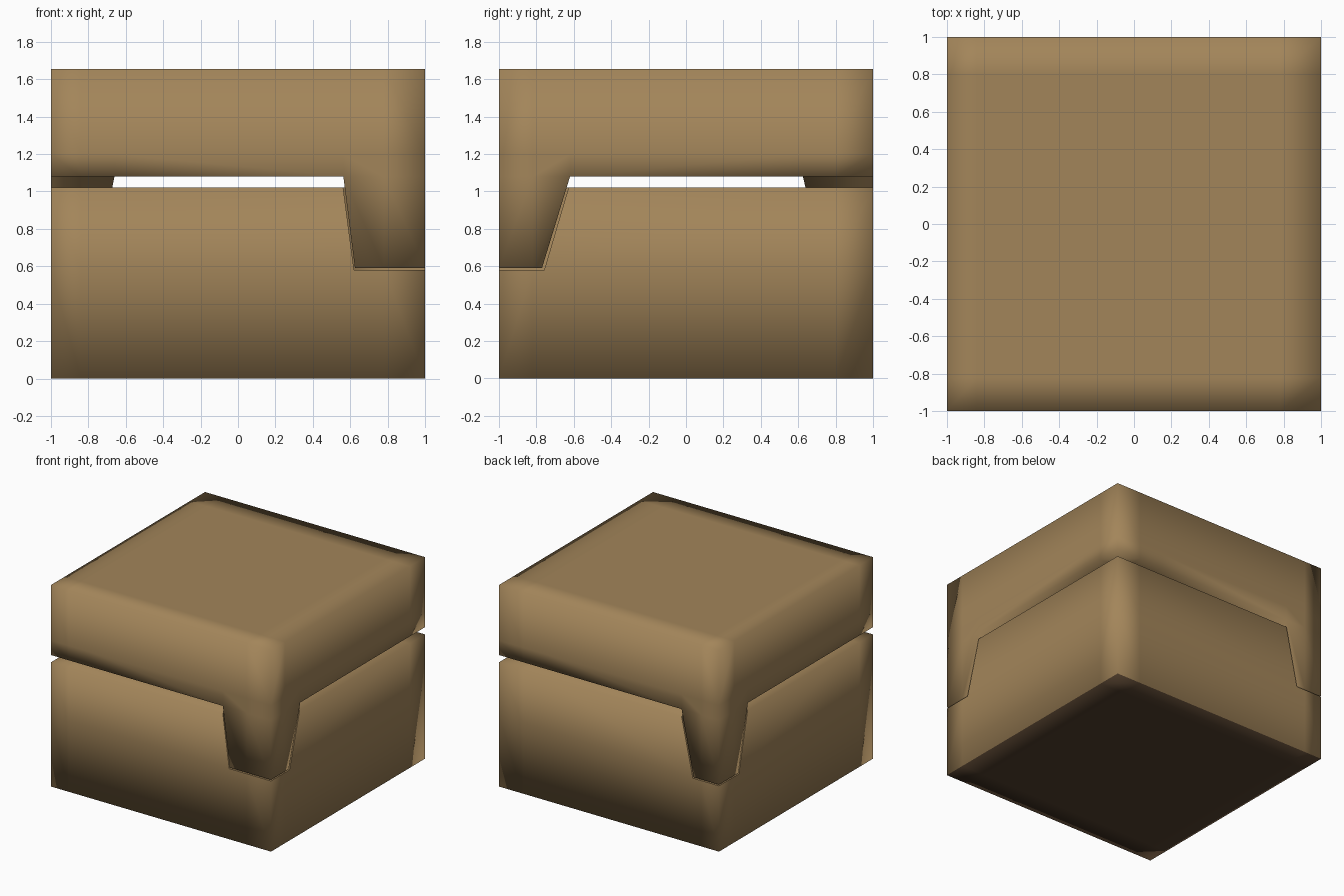
import bpy, bmesh

if "Cube" in bpy.data.objects:
    bpy.data.objects.remove(bpy.data.objects["Cube"])


def material(name, rgb):
    m = bpy.data.materials.new(name)
    m.diffuse_color = (*rgb, 1.0)
    m.use_nodes = True
    m.node_tree.nodes["Principled BSDF"].inputs["Base Color"].default_value = m.diffuse_color
    return m


tan = material("warm tan", (0.365, 0.235, 0.102))
dark = material("dark brown underside", (0.085, 0.05, 0.026))


def blend(pair, t):
    return pair[0] + (pair[1] - pair[0]) * t


def in_corner(i, j):
    """True for the two tabbed corner blocks: front right and back left."""
    return (i >= 3 and j <= 1) or (i <= 1 and j >= 3)


def build(name, zs, slant, x_edges, y_edges, back_level, back_z, filled, crisp):
    """Solid made of grid cells; only outside faces are kept.
    slant: (low z, high z) between which the tab sides slope.
    crisp: keep the edges of the inner notch faces sharp."""
    bm = bmesh.new()
    verts = {}

    def vert(i, j, k):
        if (i, j, k) not in verts:
            z = zs[k]
            t = min(1, max(0, (z - slant[0]) / (slant[1] - slant[0])))
            xs = [-1, -0.84, blend(x_edges[0], t), blend(x_edges[1], t), 0.78, 1]
            ys = [-1, -0.82, blend(y_edges[0], t), blend(y_edges[1], t), 0.8, 1]
            if k == back_level and i <= 2 and j >= 3:
                z = back_z
            verts[i, j, k] = bm.verts.new((xs[i], ys[j], z))
        return verts[i, j, k]

    nk = len(zs) - 1

    def solid(i, j, k):
        return 0 <= i < 5 and 0 <= j < 5 and 0 <= k < nk and filled(i, j, k)

    notch = []
    for i in range(5):
        for j in range(5):
            for k in range(nk):
                if not solid(i, j, k):
                    continue
                cell = (i, j, k)
                for axis in range(3):
                    u, v = (axis + 1) % 3, (axis + 2) % 3
                    for side in (0, 1):
                        nb = list(cell)
                        nb[axis] += 2 * side - 1
                        if solid(*nb):
                            continue
                        ring = []
                        for du, dv in ((0, 0), (1, 0), (1, 1), (0, 1)):
                            p = list(cell)
                            p[axis] += side
                            p[u] += du
                            p[v] += dv
                            ring.append(vert(*p))
                        f = bm.faces.new(ring if side else ring[::-1])
                        f.smooth = True
                        # faces standing on the ground are dark
                        if all(w.co.z < 0.001 for w in ring):
                            f.material_index = 1
                        if 0 <= nb[axis] < (5, 5, nk)[axis]:
                            notch.append(f)
    if crisp:
        inner = set(notch)
        for e in bm.edges:
            if len([f for f in e.link_faces if f in inner]) == 1:
                e.smooth = False
    me = bpy.data.meshes.new(name)
    bm.to_mesh(me)
    bm.free()
    me.materials.append(tan)
    me.materials.append(dark)
    ob = bpy.data.objects.new(name, me)
    bpy.context.collection.objects.link(ob)
    return ob


# Lower block with two corner notches
build("box_base", [0, 0.58, 1.02], (0.58, 1.02),
      ((-0.762, -0.66), (0.62, 0.562)), ((-0.758, -0.628), (0.742, 0.628)),
      1, 0.54, lambda i, j, k: k < 1 or not in_corner(i, j), True)

# Upper block with two tapered corner tabs hanging down
build("box_lid", [0.59, 1.08, 1.2, 1.655], (0.59, 1.08),
      ((-0.77, -0.66), (0.625, 0.563)), ((-0.77, -0.62), (0.75, 0.625)),
      0, 0.55, lambda i, j, k: k > 0 or in_corner(i, j), False)
